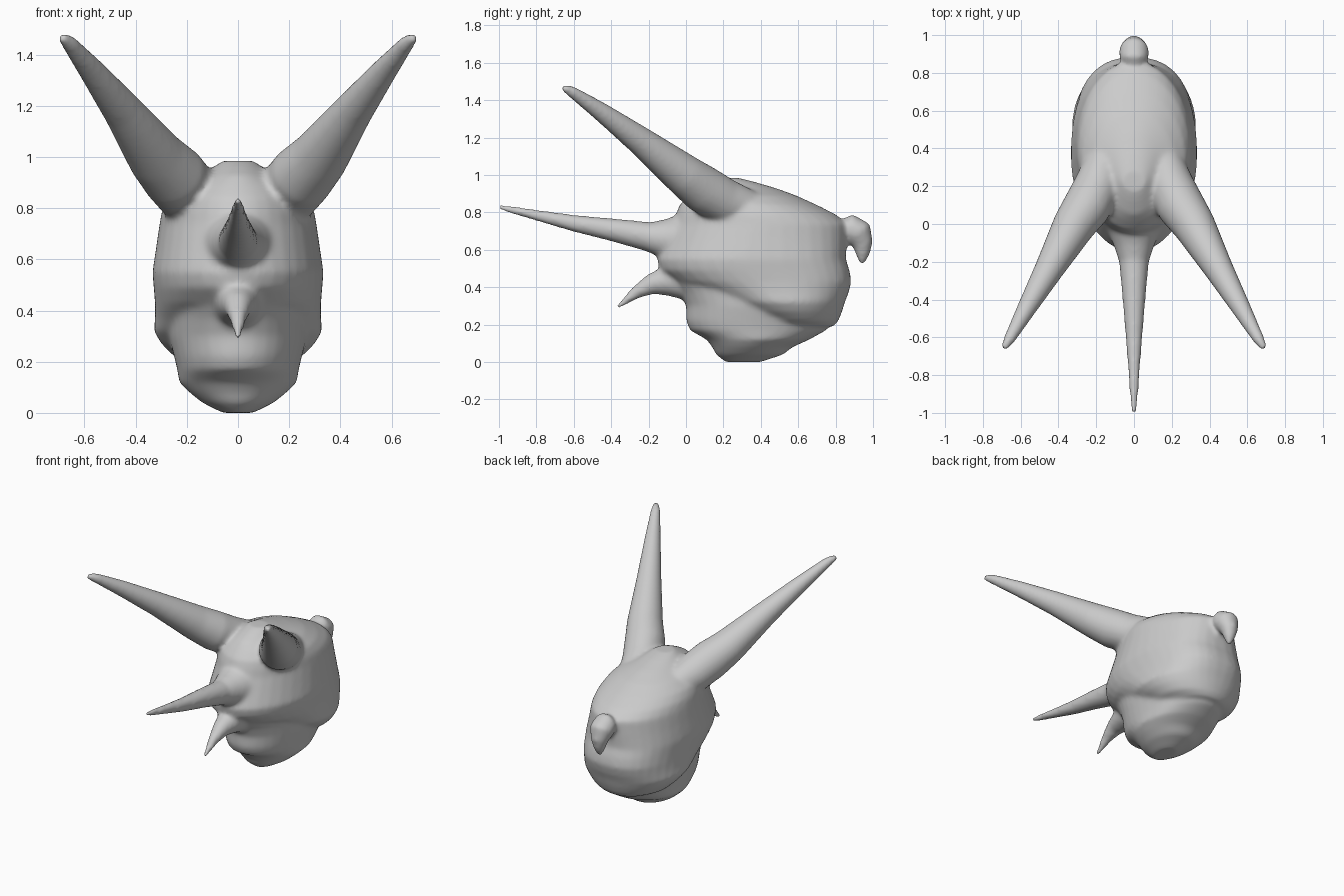
import bpy, bmesh, math
from mathutils import Vector

if "Cube" in bpy.data.objects:
    bpy.data.objects.remove(bpy.data.objects["Cube"])

grey = bpy.data.materials.new("bone grey")
grey.diffuse_color = (0.6, 0.6, 0.6, 1)
grey.use_nodes = True
grey.node_tree.nodes["Principled BSDF"].inputs["Base Color"].default_value = grey.diffuse_color
parts = []


def loft(name, rings):
    """Skin a list of equal-length point rings and cap both ends."""
    bm = bmesh.new()
    loops = [[bm.verts.new(p) for p in ring] for ring in rings]
    n = len(loops[0])
    for a, b in zip(loops, loops[1:]):
        for i in range(n):
            j = (i + 1) % n
            bm.faces.new((a[i], a[j], b[j], b[i]))
    bm.faces.new(loops[0][::-1])
    bm.faces.new(loops[-1])
    bmesh.ops.recalc_face_normals(bm, faces=bm.faces)
    mesh = bpy.data.meshes.new(name)
    bm.to_mesh(mesh)
    bm.free()
    mesh.materials.append(grey)
    obj = bpy.data.objects.new(name, mesh)
    bpy.context.collection.objects.link(obj)
    parts.append(obj)


def spow(v, e):
    return math.copysign(abs(v) ** e, v)


def stack(name, levels, front_e, n=36):
    """Horizontal slices (z, front y, back y, half width), boxiest at the back mid-height."""
    rings = []
    for z, front, back, half in levels:
        back_e = 0.8 + min(0.2, 1.1 * max(0, abs(z - 0.48) - 0.06))
        ring = []
        for i in range(n):
            t = 2 * math.pi * (i + 0.5) / n
            c, s = math.cos(t), math.sin(t)
            e = back_e if s > 0 else front_e
            ring.append((half * spow(c, e),
                         (front + back) / 2 + (back - front) / 2 * spow(s, e), z))
        rings.append(ring)
    loft(name, rings)


def horn(name, path, n=20):
    """Tapered round tube through (x, y, z, radius) points."""
    pts = [Vector(p[:3]) for p in path]
    rings = []
    for k, p in enumerate(pts):
        d = (pts[min(k + 1, len(pts) - 1)] - pts[max(k - 1, 0)]).normalized()
        side = Vector((1, 0, 0))
        side = (side - d * side.dot(d)).normalized()
        up = d.cross(side)
        rings.append([p + path[k][3] * (math.cos(a) * side + math.sin(a) * up)
                      for a in (2 * math.pi * i / n for i in range(n))])
    loft(name, rings)


# Skull with cheeks and a narrow crown
stack("skull", [
    (0.19, 0.42, 0.79, 0.18), (0.22, 0.36, 0.815, 0.25), (0.27, 0.26, 0.835, 0.30),
    (0.32, 0.17, 0.85, 0.33), (0.37, 0.06, 0.87, 0.325), (0.43, -0.07, 0.885, 0.325),
    (0.49, -0.14, 0.875, 0.33), (0.55, -0.155, 0.855, 0.335), (0.65, -0.11, 0.86, 0.32),
    (0.74, -0.07, 0.86, 0.307), (0.79, -0.055, 0.80, 0.298), (0.84, -0.035, 0.70, 0.275),
    (0.89, 0.01, 0.59, 0.22), (0.93, 0.05, 0.48, 0.14), (0.965, 0.12, 0.36, 0.09),
    (0.985, 0.17, 0.28, 0.06)], 1.05)

# Narrower lower jaw, blending up into the cheeks
stack("jaw", [
    (0.0, 0.21, 0.40, 0.06), (0.04, 0.16, 0.52, 0.14), (0.08, 0.14, 0.57, 0.19),
    (0.12, 0.11, 0.66, 0.23), (0.17, 0.02, 0.75, 0.238), (0.22, 0.0, 0.78, 0.25),
    (0.30, 0.0, 0.80, 0.27), (0.37, -0.03, 0.80, 0.27), (0.45, -0.09, 0.80, 0.26)], 1.0)

# Pair of long brow horns with a low ridge running back
for side, label in ((1, "right"), (-1, "left")):
    horn("brow_horn_" + label, [(side * x, y, z, r) for x, y, z, r in (
        (0.13, 0.55, 0.79, 0.06), (0.15, 0.36, 0.81, 0.10), (0.19, 0.21, 0.855, 0.125),
        (0.25, 0.09, 0.925, 0.128),
        (0.32, -0.01, 1.00, 0.113), (0.45, -0.24, 1.18, 0.078), (0.57, -0.45, 1.335, 0.052),
        (0.66, -0.61, 1.445, 0.032), (0.69, -0.66, 1.47, 0.018))])

# Straight nose horn
horn("nose_horn", [
    (0, 0.02, 0.65, 0.17), (0, -0.06, 0.655, 0.13), (0, -0.12, 0.66, 0.105),
    (0, -0.20, 0.67, 0.079), (0, -0.40, 0.708, 0.061), (0, -0.60, 0.742, 0.045),
    (0, -0.80, 0.785, 0.030), (0, -0.95, 0.818, 0.020), (0, -1.005, 0.831, 0.012)])

# Short down-curved beak
horn("beak", [
    (0, 0.0, 0.43, 0.10), (0, -0.10, 0.435, 0.082), (0, -0.19, 0.415, 0.055),
    (0, -0.27, 0.37, 0.034), (0, -0.33, 0.322, 0.020), (0, -0.368, 0.29, 0.011)])

# Hooked knob at the back
horn("rear_knob", [
    (0, 0.76, 0.68, 0.09), (0, 0.84, 0.70, 0.06), (0, 0.88, 0.715, 0.078),
    (0, 0.92, 0.69, 0.08), (0, 0.945, 0.63, 0.056), (0, 0.945, 0.57, 0.036),
    (0, 0.94, 0.525, 0.014)])

# Fuse every part into one smooth skin
bpy.ops.object.select_all(action='DESELECT')
for obj in parts:
    obj.select_set(True)
bpy.context.view_layer.objects.active = parts[0]
bpy.ops.object.join()
head = bpy.context.view_layer.objects.active
head.name = "horned_head"
remesh = head.modifiers.new("fuse", 'REMESH')
remesh.mode = 'VOXEL'
remesh.voxel_size = 0.012
remesh.use_smooth_shade = True
blend = head.modifiers.new("blend", 'SMOOTH')
blend.factor = 0.5
blend.iterations = 14
